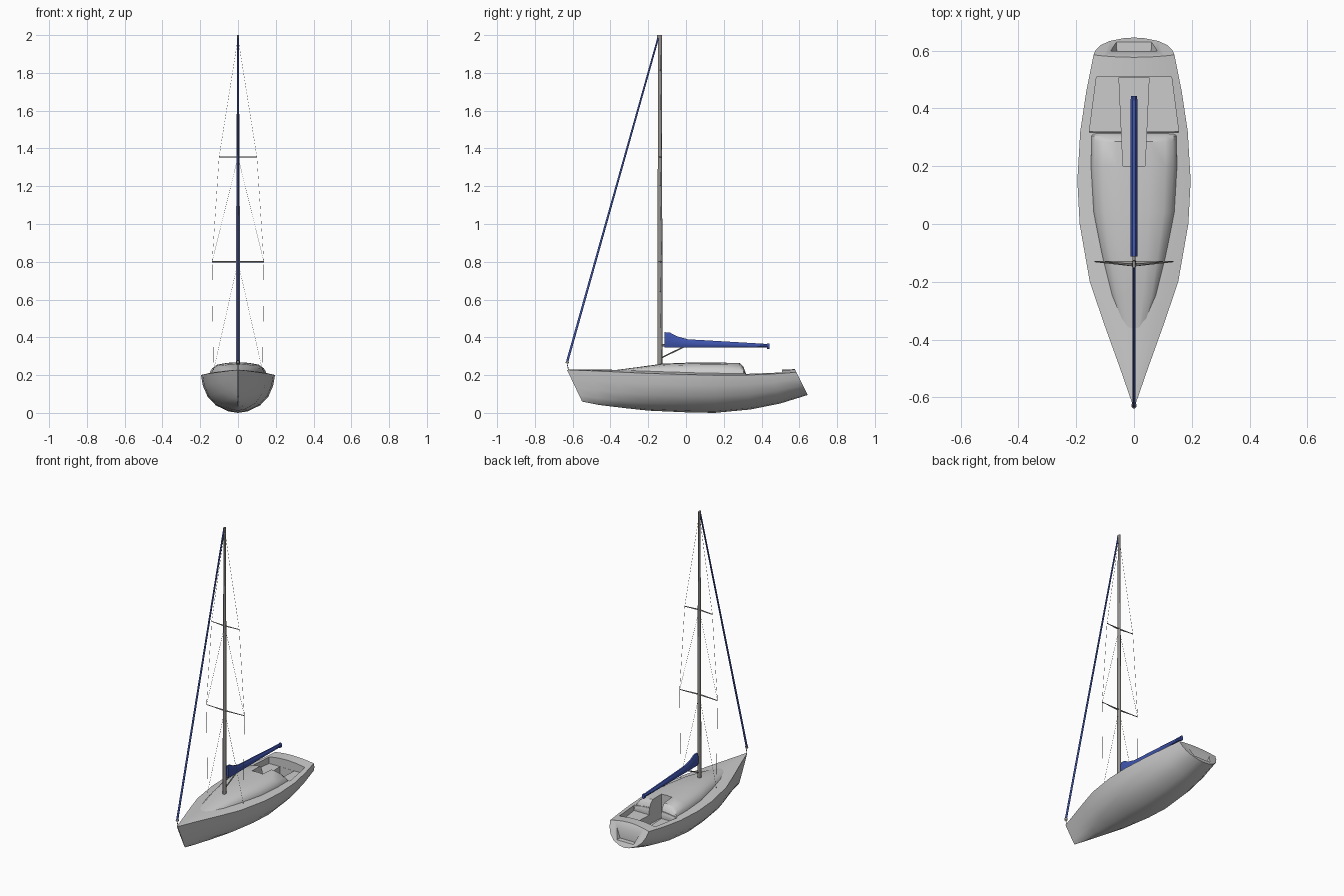
import bpy, bmesh, math
from mathutils import Vector

cube = bpy.data.objects.get("Cube")
if cube:
    bpy.data.objects.remove(cube, do_unlink=True)


def material(name, rgb):
    m = bpy.data.materials.new(name)
    m.use_nodes = True
    m.diffuse_color = (*rgb, 1)
    m.node_tree.nodes["Principled BSDF"].inputs["Base Color"].default_value = (*rgb, 1)
    return m


WHITE = material("pale grey gelcoat", (0.6, 0.6, 0.6))
METAL = material("grey metal", (0.3, 0.29, 0.28))
BLUE = material("blue canvas", (0.05, 0.09, 0.42))


def smooth(ob, angle=32):
    bpy.ops.object.select_all(action='DESELECT')
    ob.select_set(True)
    bpy.context.view_layer.objects.active = ob
    bpy.ops.object.shade_smooth_by_angle(angle=math.radians(angle))


def loft(name, rings, mat=None):
    """Closed skin through rings with equal point counts, capped at both ends."""
    bm = bmesh.new()
    loops = [[bm.verts.new(p) for p in ring] for ring in rings]
    n = len(loops[0])
    for a, b in zip(loops, loops[1:]):
        for i in range(n):
            j = (i + 1) % n
            bm.faces.new((a[i], a[j], b[j], b[i]))
    bm.faces.new(loops[0])
    bm.faces.new(loops[-1])
    bmesh.ops.recalc_face_normals(bm, faces=bm.faces)
    me = bpy.data.meshes.new(name)
    bm.to_mesh(me)
    bm.free()
    ob = bpy.data.objects.new(name, me)
    bpy.context.collection.objects.link(ob)
    if mat:
        me.materials.append(mat)
    return ob


def oval(cx, cy, cz, rx, ry, n=12, flat="z"):
    """Ring of points lying in a plane of constant z or constant y."""
    pts = []
    for i in range(n):
        a = math.tau * (i + 0.5) / n
        u, v = rx * math.cos(a), ry * math.sin(a)
        pts.append((cx + u, cy + v, cz) if flat == "z" else (cx + u, cy, cz + v))
    return pts


def rod(name, p, q, r, mat, r2=None, n=8):
    p, q = Vector(p), Vector(q)
    rot = (q - p).to_track_quat('Z', 'Y')
    rings = [[c + rot @ Vector(v) for v in oval(0, 0, 0, s, s, n)]
             for c, s in ((p, r), (q, r2 or r))]
    ob = loft(name, rings, mat)
    smooth(ob, 50)
    return ob


def prism(name, y0, y1, w0, w1, z0, z1, bottom=1.0):
    """Tapered box used as a cutter; bottom scales the lower width."""
    ob = loft(name, [[(-w * bottom, y, z0), (w * bottom, y, z0), (w, y, z1), (-w, y, z1)]
                     for y, w in ((y0, w0), (y1, w1))])
    ob.hide_render = True
    return ob


def carve(ob, cutters):
    bpy.context.view_layer.objects.active = ob
    for c in cutters:
        mod = ob.modifiers.new(c.name, 'BOOLEAN')
        mod.operation = 'DIFFERENCE'
        mod.solver = 'EXACT'
        mod.object = c
        bpy.ops.object.modifier_apply(modifier=mod.name)


# Hull with cambered deck: sheer y, keel y, half beam, sheer z, keel z
STATIONS = [
    (-.63, -.55, .003, .228, .060), (-.50, -.46, .048, .223, .042),
    (-.35, -.33, .102, .216, .026), (-.20, -.20, .153, .209, .012),
    (0, 0, .188, .203, .003), (.15, .15, .196, .200, 0),
    (.32, .34, .186, .200, .018), (.46, .50, .165, .206, .050),
    (.585, .645, .140, .215, .095)]
SECTION = [(1, 1), (.95, .72), (.82, .43), (.6, .2), (.26, .04), (0, 0)]


def hull_ring(ys, yk, b, zs, zk):
    half = [(u * b, f) for u, f in SECTION]
    ring = half + [(-x, f) for x, f in reversed(half[:-1])]
    for u in (-.75, -.4, 0, .4, .75):
        ring.append((u * b, 1 + .12 * b * (1 - u * u) / (zs - zk)))
    return [(x, yk + (ys - yk) * f, zk + (zs - zk) * f) for x, f in ring]


hull = loft("hull_and_deck", [hull_ring(*s) for s in STATIONS], WHITE)

# Cabin: y, half width, base z, top z
CABIN = [(-.38, .042, .19, .226), (-.25, .083, .19, .243), (-.12, .112, .19, .261),
         (.04, .143, .19, .267), (.20, .152, .19, .268), (.285, .150, .19, .265),
         (.305, .152, .19, .245), (.32, .155, .18, .200)]
ROOF = [(1, 0), (.97, .35), (.9, .6), (.72, .84), (.38, .96), (0, 1)]


def cabin_ring(y, w, zb, zt):
    half = [(u * w, zb + (zt - zb) * f) for u, f in ROOF]
    return [(x, y, z) for x, z in half + [(-x, z) for x, z in reversed(half[:-1])]]


cabin = loft("cabin", [cabin_ring(*s) for s in CABIN], WHITE)

# Cockpit seats, footwell running into the companionway, and stern step
seats = prism("seat_cutter", .316, .508, .155, .13, .172, .4)
footwell = prism("footwell_cutter", .20, .507, .038, .052, .11, .42)
step = prism("stern_step_cutter", .598, .72, .085, .09, .125, .2, .7)
carve(hull, [seats, footwell, step])
carve(cabin, [footwell])
for c in (seats, footwell, step):
    bpy.data.objects.remove(c, do_unlink=True)
smooth(hull)
smooth(cabin)

# Mast, tapering towards the head
MAST_Y = -.138
mast = loft("mast", [oval(0, MAST_Y, z, rx, ry) for z, rx, ry in
                     ((.24, .011, .014), (1.15, .0095, .0125),
                      (1.55, .007, .011), (1.99, .005, .010))], METAL)
smooth(mast, 40)
loft("masthead", [oval(0, MAST_Y - .002, z, .006, .014, 8) for z in (1.985, 2.0)], METAL)

# Spreaders and standing rigging on both sides
LOW, HIGH, LOW_X, HIGH_X = .80, 1.355, .137, .10
for side, label in ((1, "left"), (-1, "right")):
    low_tip = (side * LOW_X, MAST_Y + .008, LOW)
    high_tip = (side * HIGH_X, MAST_Y + .008, HIGH)
    chainplate = (side * .13, MAST_Y + .008, .222)
    for part, z, tip in (("lower", LOW, low_tip), ("upper", HIGH, high_tip)):
        arm = [(0, MAST_Y, z, .009), (tip[0], tip[1], z, .002)]
        loft(f"{part}_spreader_{label}",
             [[(x, y - d, zz), (x, y, zz + .003), (x, y + d, zz), (x, y, zz - .003)]
              for x, y, zz, d in arm], METAL)
    wires = {"cap_shroud": ((0, MAST_Y, 1.985), high_tip),
             "middle_shroud": (high_tip, low_tip),
             "bottom_shroud": (low_tip, chainplate),
             "inner_shroud": ((0, MAST_Y, HIGH), low_tip),
             "lower_shroud": ((0, MAST_Y, LOW), chainplate)}
    for part, (p, q) in wires.items():
        rod(f"{part}_{label}", p, q, .0007, METAL, n=4)

# Furled headsail on the forestay, with its drum
rod("furled_headsail", (0, -.628, .275), (0, -.146, 1.99), .0065, BLUE, .005)
rod("furler_drum", (0, -.63, .262), (0, -.627, .274), .009, METAL)
rod("forestay_fitting", (0, -.622, .225), (0, -.63, .264), .002, METAL, n=6)

# Boom under its sail cover: y, bottom z, top z
COVER = [(-.113, .345, .428), (-.085, .345, .426), (-.045, .345, .405), (.01, .345, .390),
         (.20, .345, .379), (.432, .345, .365)]
cover = loft("boom_sail_cover",
             [oval(0, y, (a + b) / 2, .0125, (b - a) / 2 * 1.06, 8, "y") for y, a, b in COVER], BLUE)
smooth(cover, 40)
loft("boom_end", [oval(0, y, .353, .011, .016, 8, "y") for y in (.428, .443)], BLUE)
rod("gooseneck", (0, MAST_Y, .358), (0, -.105, .358), .006, METAL)
rod("boom_strut", (0, MAST_Y, .288), (0, -.015, .348), .004, METAL)
